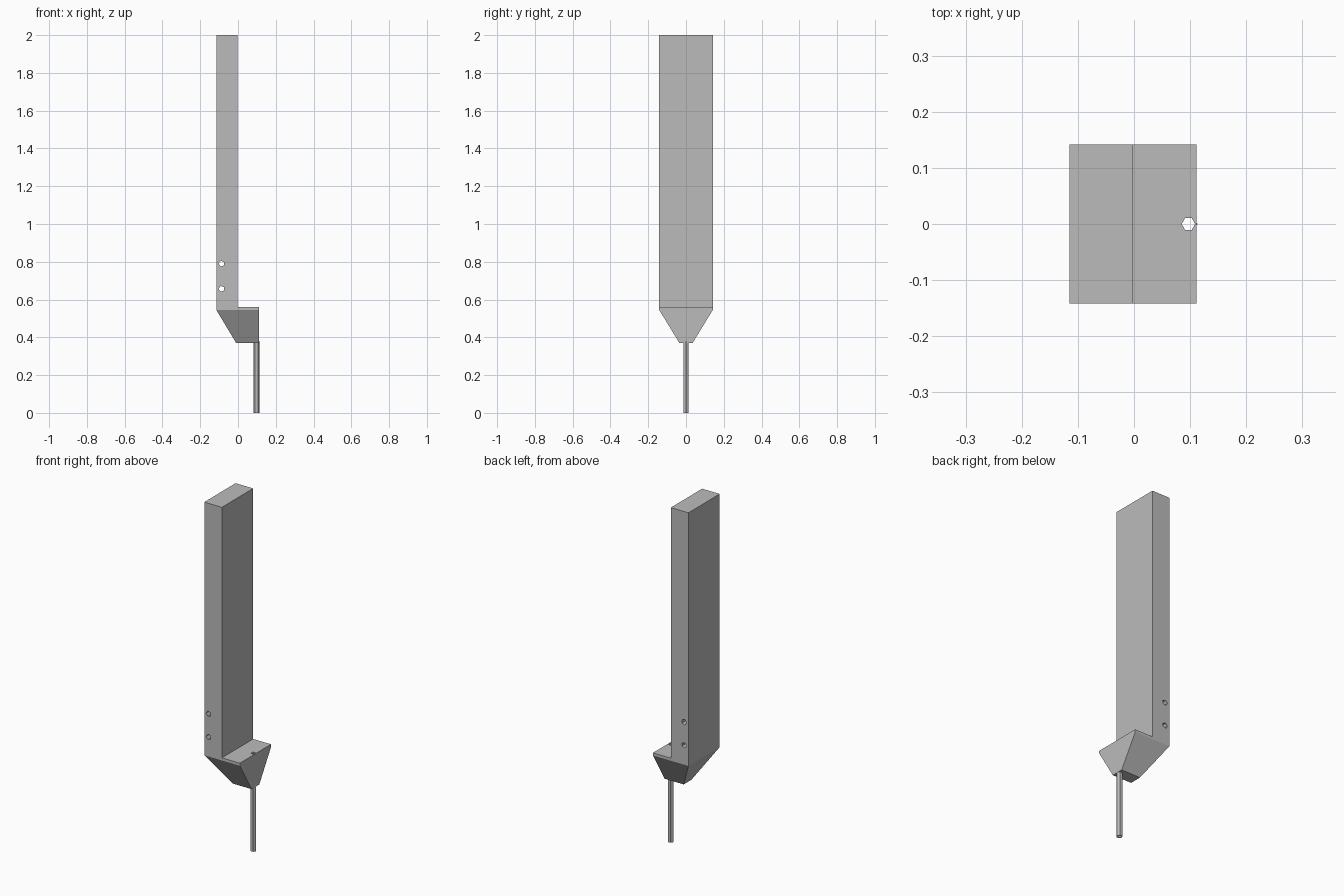
import bpy
import bmesh
from math import radians
from mathutils import Matrix, Vector

cube = bpy.data.objects.get("Cube")
if cube:
    bpy.data.objects.remove(cube, do_unlink=True)

grey = bpy.data.materials.new("plain grey")
grey.use_nodes = True
color = (0.5, 0.5, 0.5, 1)
grey.diffuse_color = color
grey.node_tree.nodes["Principled BSDF"].inputs["Base Color"].default_value = color


def finish(name, bm):
    bmesh.ops.recalc_face_normals(bm, faces=bm.faces)
    mesh = bpy.data.meshes.new(name)
    bm.to_mesh(mesh)
    bm.free()
    mesh.materials.append(grey)
    obj = bpy.data.objects.new(name, mesh)
    bpy.context.collection.objects.link(obj)
    return obj


def loft(name, sections):
    """Solid through rectangles given as (x0, x1, half depth, z)."""
    bm = bmesh.new()
    rings = []
    for x0, x1, y, z in sections:
        corners = [(x0, -y), (x1, -y), (x1, y), (x0, y)]
        rings.append([bm.verts.new((cx, cy, z)) for cx, cy in corners])
    bm.faces.new(rings[0])
    bm.faces.new(rings[-1])
    for low, high in zip(rings, rings[1:]):
        for i in range(4):
            j = (i + 1) % 4
            bm.faces.new((low[i], low[j], high[j], high[i]))
    return finish(name, bm)


def rod(name, centre, radius, length, sides, axis="Z", spin=0):
    bm = bmesh.new()
    turn = Matrix.Rotation(radians(90), 4, "X") if axis == "Y" else Matrix()
    place = Matrix.Translation(Vector(centre)) @ turn @ Matrix.Rotation(radians(spin), 4, "Z")
    bmesh.ops.create_cone(bm, cap_ends=True, segments=sides, radius1=radius,
                          radius2=radius, depth=length, matrix=place)
    return finish(name, bm)


def cut(obj, cutter):
    mod = obj.modifiers.new("hole", "BOOLEAN")
    mod.operation = "DIFFERENCE"
    mod.solver = "EXACT"
    mod.object = cutter
    bpy.context.view_layer.objects.active = obj
    bpy.ops.object.modifier_apply(modifier=mod.name)


# Tall slab, with two small cross holes near its foot
slab = loft("tall_slab", [(-0.115, -0.003, 0.142, 0.56), (-0.115, -0.003, 0.142, 2)])
for z in (0.79, 0.657):
    drill = rod("cross_drill", (-0.087, 0, z), 0.016, 0.5, 5, "Y", 90)
    cut(slab, drill)
    bpy.data.objects.remove(drill, do_unlink=True)

# Tapered foot with a ledge on one side
foot = loft("tapered_foot", [(-0.01, 0.111, 0.035, 0.37),
                             (-0.115, 0.111, 0.142, 0.545),
                             (-0.115, 0.111, 0.142, 0.56)])

# Thin hollow pin, its bore running up through the ledge
pin = rod("hollow_pin", (0.097, 0, 0.19), 0.016, 0.38, 6, spin=30)
bore = rod("bore_drill", (0.097, 0, 0.3), 0.012, 0.8, 6, spin=30)
for part in (foot, pin):
    cut(part, bore)
bpy.data.objects.remove(bore, do_unlink=True)
